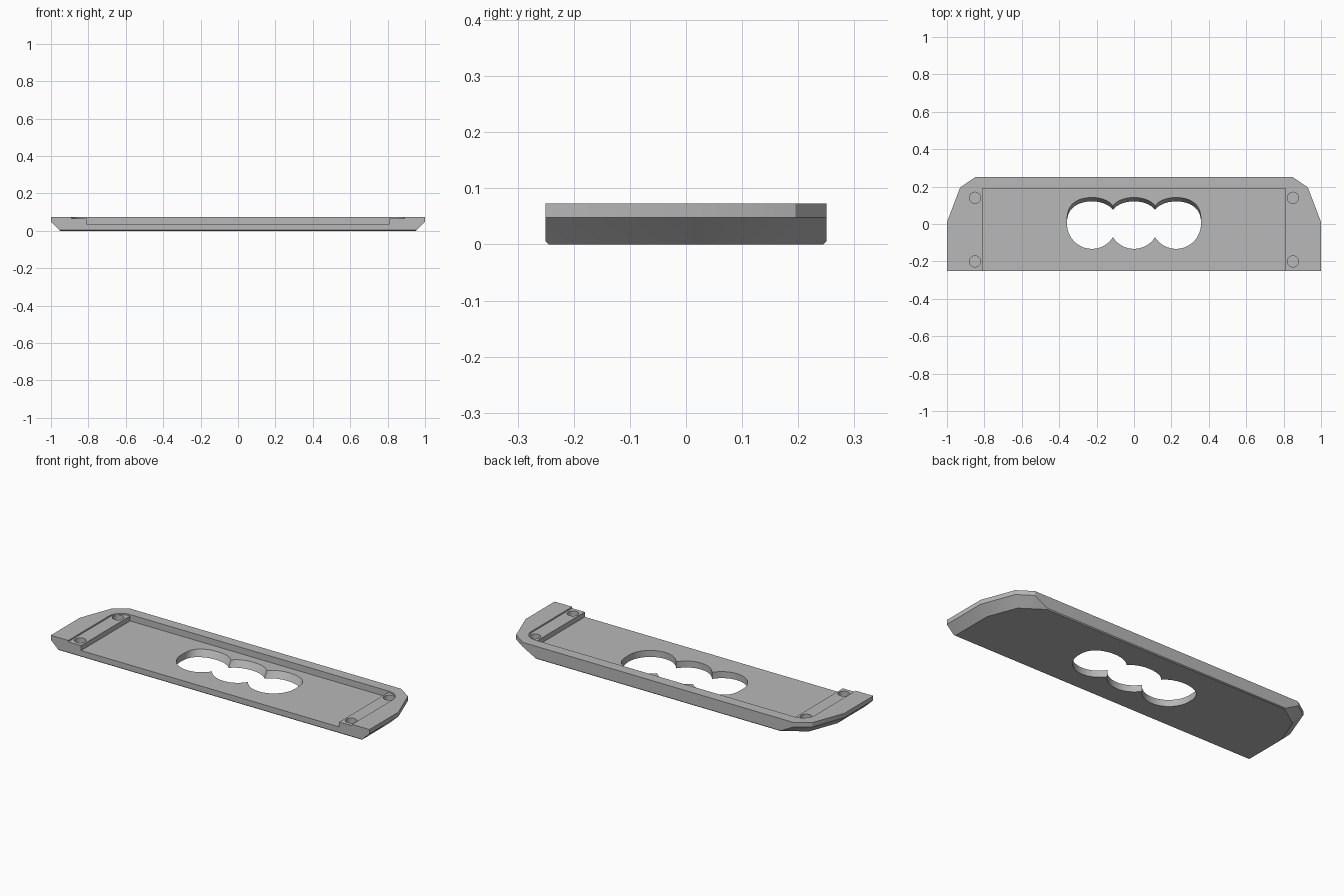
import bpy, bmesh, math
from mathutils import Vector

cube = bpy.data.objects.get("Cube")
if cube:
    bpy.data.objects.remove(cube, do_unlink=True)

grey = bpy.data.materials.new("plain grey")
grey.use_nodes = True
COLOR = (0.48, 0.48, 0.48, 1)
grey.diffuse_color = COLOR
grey.node_tree.nodes["Principled BSDF"].inputs["Base Color"].default_value = COLOR


def loft(name, rings):
    """Closed solid from stacked rings of equal length, bottom to top."""
    bm = bmesh.new()
    rows = [[bm.verts.new(p) for p in ring] for ring in rings]
    n = len(rows[0])
    for low, high in zip(rows, rows[1:]):
        for i in range(n):
            j = (i + 1) % n
            bm.faces.new((low[i], low[j], high[j], high[i]))
    bm.faces.new(rows[0][::-1])
    bm.faces.new(rows[-1])
    bmesh.ops.recalc_face_normals(bm, faces=bm.faces[:])
    mesh = bpy.data.meshes.new(name)
    bm.to_mesh(mesh)
    bm.free()
    obj = bpy.data.objects.new(name, mesh)
    bpy.context.collection.objects.link(obj)
    mesh.materials.append(grey)
    return obj


def prism(name, outline, z0, z1):
    return loft(name, [[(x, y, z) for x, y in outline] for z in (z0, z1)])


def arc(cx, cy, r, a0, a1, steps):
    angles = [math.radians(a0 + (a1 - a0) * i / steps) for i in range(steps + 1)]
    return [(cx + r * math.cos(a), cy + r * math.sin(a)) for a in angles]


def mirrored(half):
    return half + [(-x, y) for x, y in reversed(half)]


# Plate outline: each edge of the right end can be moved inward
CORNERS = [Vector(p) for p in ((1, -0.25), (1, 0.01), (0.93, 0.195), (0.85, 0.25))]


def plate_ring(z, inset, trim):
    lines = [(Vector((0, -1)), 0.25 - trim)]
    for a, b in zip(CORNERS, CORNERS[1:]):
        d = (b - a).normalized()
        normal = Vector((d.y, -d.x))
        lines.append((normal, normal.dot(a) - inset))
    lines.append((Vector((0, 1)), 0.25 - trim))
    half = []
    for (m, p), (n, q) in zip(lines, lines[1:]):
        det = m.x * n.y - m.y * n.x
        half.append(((p * n.y - q * m.y) / det, (m.x * q - n.x * p) / det))
    return [(x, y, z) for x, y in mirrored(half)]


plate = loft("base_plate", [
    plate_ring(0, 0.05, 0.005),
    plate_ring(0.005, 0.045, 0),
    plate_ring(0.048, 0, 0),
    plate_ring(0.073, 0, 0),
])

# Shallow ledge with rounded back corners, and the deep pocket
ledge = [(0.89, -0.3)] + arc(0.815, 0.115, 0.075, 0, 90, 10)
cutters = [
    prism("ledge_cutter", mirrored(ledge), 0.065, 0.1),
    prism("pocket_cutter", mirrored([(0.81, -0.3), (0.81, 0.19)]), 0.037, 0.1),
]

# Blind screw holes
for x in (-0.85, 0.85):
    for y in (-0.2, 0.14):
        cutters.append(prism("screw_hole_cutter", arc(x, y, 0.03, 0, 345, 23), 0.03, 0.1))

# Three-lobed opening, with its back wall flaring upward
R, GAP = 0.133, 0.225
cusp = math.degrees(math.acos(GAP / 2 / R))
lobes = arc(GAP, 0, R, cusp - 180, 180 - cusp, 40)
lobes += arc(0, 0, R, cusp, 180 - cusp, 16)[1:]
lobes += arc(-GAP, 0, R, cusp, 360 - cusp, 40)[1:]
lobes += arc(0, 0, R, cusp + 180, 360 - cusp, 16)[1:-1]


def opening_ring(z, back, power):
    return [(x, back * (y / R) ** power if y > 1e-6 else y, z) for x, y in lobes]


cutters.append(loft("opening_cutter", [
    opening_ring(-0.002, 0.12, 0.75),
    opening_ring(0.039, 0.143, 0.58),
]))

# Cut everything and discard the cutters
bpy.context.view_layer.objects.active = plate
for cutter in cutters:
    mod = plate.modifiers.new("cut", "BOOLEAN")
    mod.operation = "DIFFERENCE"
    mod.solver = "EXACT"
    mod.object = cutter
    bpy.ops.object.modifier_apply(modifier=mod.name)
    bpy.data.objects.remove(cutter, do_unlink=True)

bpy.ops.object.select_all(action="DESELECT")
plate.select_set(True)
bpy.ops.object.shade_smooth_by_angle(angle=math.radians(25))
